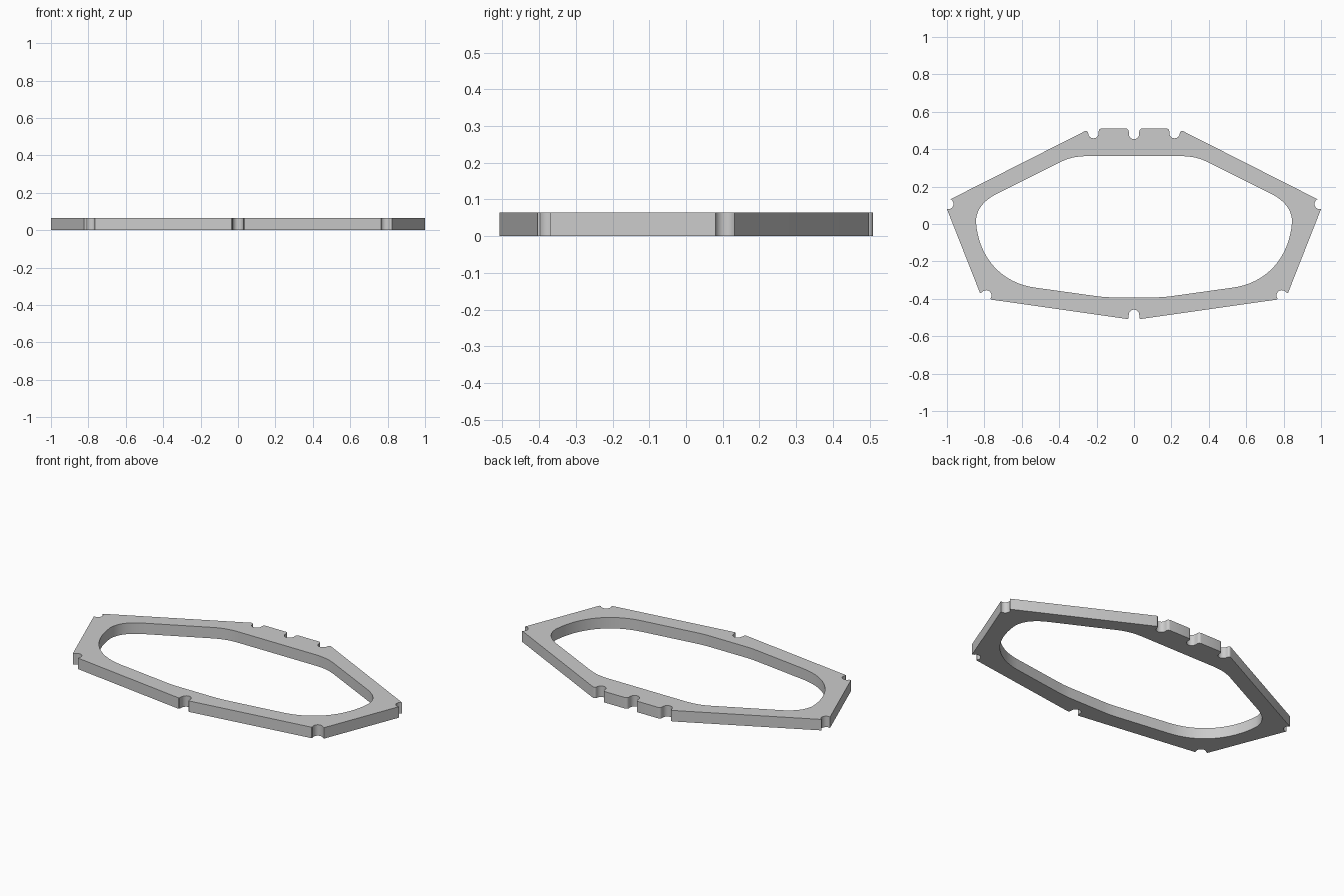
import bpy, bmesh
from math import cos, sin, radians
from mathutils import Vector

cube = bpy.data.objects.get("Cube")
if cube:
    bpy.data.objects.remove(cube, do_unlink=True)

THICKNESS = 0.065
NOTCH = 0.028


def arc(cx, cy, r, start, end, n=12):
    angles = [radians(start + (end - start) * i / n) for i in range(n + 1)]
    return [(cx + r * cos(a), cy + r * sin(a)) for a in angles]


def bezier(p0, p1, p2, p3, n=16):
    pts = []
    for i in range(n + 1):
        t = i / n
        s = 1 - t
        p = (Vector(p0) * s**3 + Vector(p1) * 3 * s * s * t
             + Vector(p2) * 3 * s * t * t + Vector(p3) * t**3)
        pts.append(tuple(p))
    return pts


def mirrored(half):
    # Close a right-hand half profile by reflecting it across x = 0
    return half + [(-x, y) for x, y in reversed(half) if abs(x) > 1e-5]


# Outer edge, from back centre round to front centre
outer = arc(0, 0.482, NOTCH, 270, 360, 8)
outer += arc(0.043, 0.495, 0.015, 180, 90, 5)
outer += arc(0.174, 0.495, 0.015, 90, 0, 5)
outer += arc(0.217, 0.486, NOTCH, 180, 360)
outer += arc(0.257, 0.486, 0.012, 180, 75, 5)[1:]
outer += arc(0.993, 0.107, NOTCH, 115, 285)
outer += [(0.823, -0.370), (0.818, -0.367)]
outer += arc(0.790, -0.382, NOTCH, 35, 215)
outer += [(0.765, -0.404), (0.035, -0.508), (0.030, -0.504)]
outer += arc(0, -0.486, NOTCH, 0, 90, 8)

# Inner opening, same direction
inner = bezier((0.24, 0.363), (0.31, 0.363), (0.35, 0.353), (0.40, 0.328))
inner += bezier((0.73, 0.163), (0.80, 0.128), (0.845, 0.08), (0.845, 0.01))
inner += bezier((0.845, 0.01), (0.83, -0.18), (0.71, -0.315), (0.53, -0.34))[1:]
inner += bezier((0.20, -0.386), (0.16, -0.391), (0.14, -0.392), (0.11, -0.392), 6)

# Filled flat curve with a hole, extruded to the plate thickness
curve = bpy.data.curves.new("frame_plate", "CURVE")
curve.dimensions = "2D"
curve.fill_mode = "BOTH"
curve.extrude = THICKNESS / 2
for loop in (mirrored(outer), mirrored(inner)):
    spline = curve.splines.new("POLY")
    spline.points.add(len(loop) - 1)
    for point, (x, y) in zip(spline.points, loop):
        point.co = (x, y, 0, 1)
    spline.use_cyclic_u = True

frame = bpy.data.objects.new("frame_plate", curve)
bpy.context.collection.objects.link(frame)
bpy.ops.object.select_all(action="DESELECT")
bpy.context.view_layer.objects.active = frame
frame.select_set(True)
bpy.ops.object.convert(target="MESH")
frame = bpy.context.view_layer.objects.active

# Weld the walls to the faces and stand the plate on the floor
mesh = frame.data
bm = bmesh.new()
bm.from_mesh(mesh)
bmesh.ops.remove_doubles(bm, verts=bm.verts[:], dist=0.0001)
bmesh.ops.translate(bm, verts=bm.verts[:], vec=(0, 0, THICKNESS / 2))
bmesh.ops.recalc_face_normals(bm, faces=bm.faces[:])
bm.to_mesh(mesh)
bm.free()

# Plain grey finish
grey = bpy.data.materials.new("plain_grey")
grey.use_nodes = True
color = (0.6, 0.6, 0.6, 1)
grey.diffuse_color = color
grey.node_tree.nodes["Principled BSDF"].inputs["Base Color"].default_value = color
mesh.materials.clear()
mesh.materials.append(grey)

bpy.ops.object.shade_smooth_by_angle(angle=radians(30))
